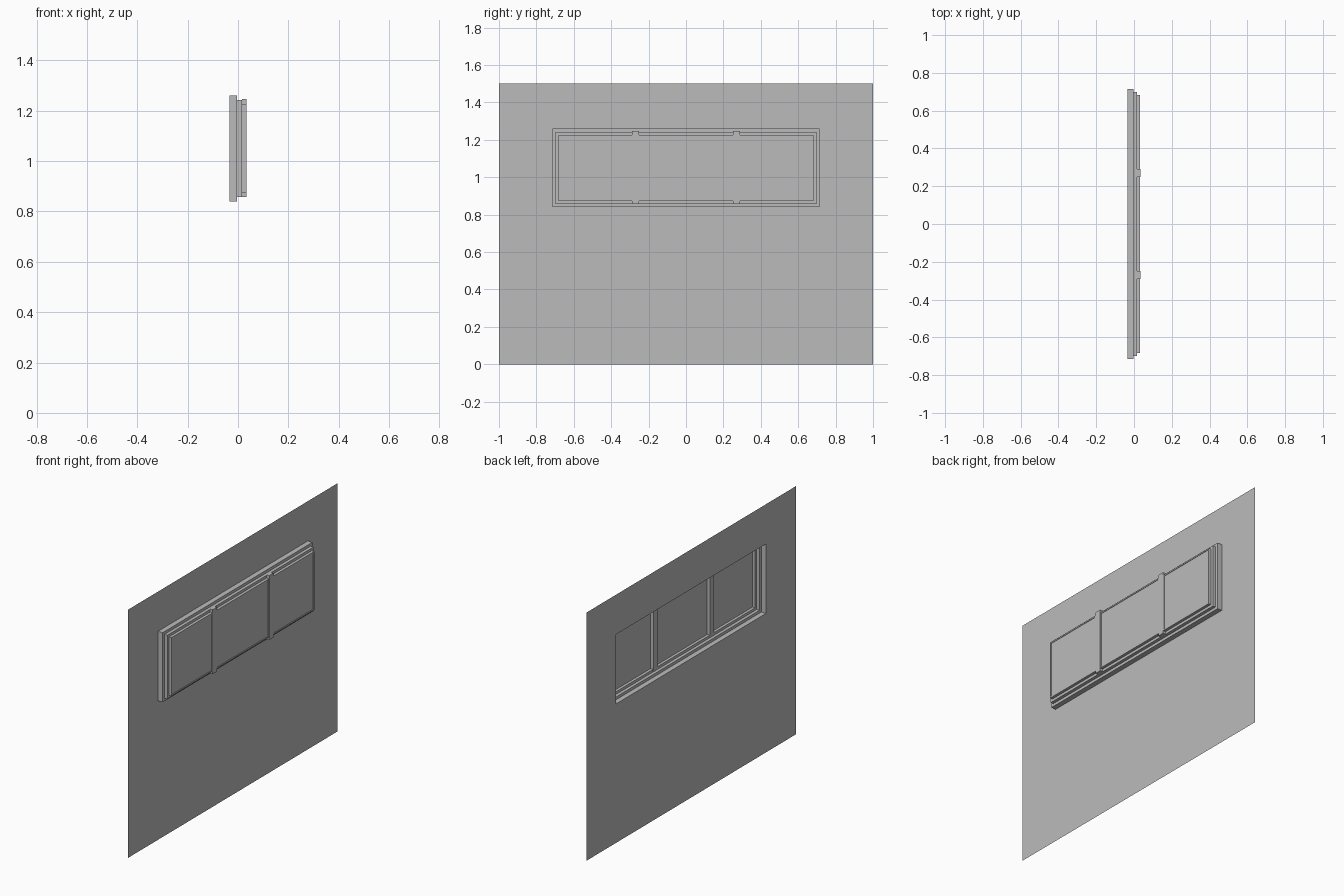
import bpy
import bmesh

cube = bpy.data.objects.get("Cube")
if cube:
    bpy.data.objects.remove(cube, do_unlink=True)

grey = bpy.data.materials.new("plain_grey")
grey.use_nodes = True
grey.diffuse_color = (0.5, 0.5, 0.5, 1)
grey.node_tree.nodes["Principled BSDF"].inputs["Base Color"].default_value = (0.5, 0.5, 0.5, 1)


def finish(name, bm):
    mesh = bpy.data.meshes.new(name)
    bm.to_mesh(mesh)
    bm.free()
    mesh.materials.append(grey)
    obj = bpy.data.objects.new(name, mesh)
    bpy.context.collection.objects.link(obj)
    return obj


def ring_shell(name, rings, cap=False):
    """Bridge rectangles, each given as (depth, (y0, y1, z0, z1))."""
    bm = bmesh.new()
    loops = []
    for x, (y0, y1, z0, z1) in rings:
        corners = ((y0, z0), (y1, z0), (y1, z1), (y0, z1))
        loops.append([bm.verts.new((x, y, z)) for y, z in corners])
    for a, b in zip(loops, loops[1:]):
        for i in range(4):
            j = (i + 1) % 4
            bm.faces.new((a[i], a[j], b[j], b[i]))
    if cap:
        bm.faces.new(loops[-1])
    return finish(name, bm)


def inset(rect, d):
    y0, y1, z0, z1 = rect
    return (y0 + d, y1 - d, z0 + d, z1 - d)


def box(name, x0, x1, y0, y1, z0, z1):
    bm = bmesh.new()
    bmesh.ops.create_cube(bm, size=1)
    for v in bm.verts:
        v.co = (x1 if v.co.x > 0 else x0,
                y1 if v.co.y > 0 else y0,
                z1 if v.co.z > 0 else z0)
    return finish(name, bm)


# Depths of the wall sheet and of each step outwards
WALL, FRAME, SASH, FRONT, GLASS = -0.034, -0.003, 0.016, 0.033, 0.03
outer = (-0.715, 0.715, 0.84, 1.26)
middle = inset(outer, 0.017)
inner = inset(middle, 0.016)

# Thin wall with its opening
ring_shell("wall", [(WALL, (-1, 1, 0, 1.5)), (WALL, outer)])

# Stepped window surround
ring_shell("outer_frame", [(WALL, outer), (FRAME, outer), (FRAME, middle)])
ring_shell("inner_frame", [(FRAME, middle), (SASH, middle), (SASH, inner)])

# Three window panes, each with a narrow rim
MULLION_Y, HALF = 0.27, 0.02
edges = [inner[0], -MULLION_Y, MULLION_Y, inner[1]]
for i, side in enumerate(("right", "middle", "left")):
    y0 = edges[i] + (HALF - 0.002 if i > 0 else 0)
    y1 = edges[i + 1] - (HALF - 0.002 if i < 2 else 0)
    bay = (y0, y1, inner[2], inner[3])
    rim = inset(bay, 0.008)
    ring_shell("pane_" + side,
               [(SASH, bay), (FRONT, bay), (FRONT, rim), (GLASS, rim)], cap=True)

# Upright bars between the panes
for name, y in (("mullion_a", -MULLION_Y), ("mullion_b", MULLION_Y)):
    box(name, SASH - 0.001, FRONT + 0.001, y - HALF, y + HALF, 0.857, 1.246)
